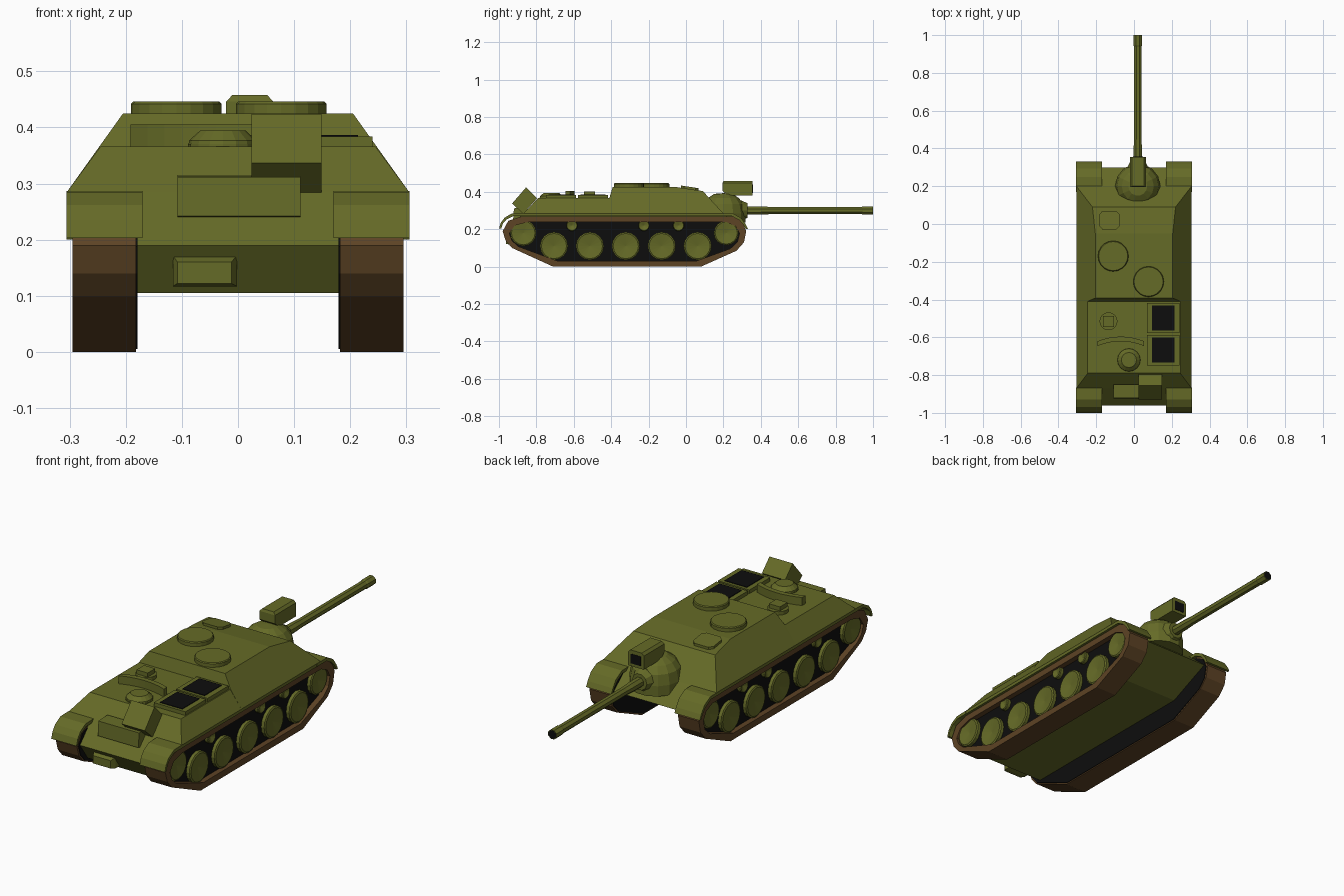
import bpy, bmesh, math
from mathutils import Matrix, Vector

if "Cube" in bpy.data.objects:
    bpy.data.objects.remove(bpy.data.objects["Cube"])


def material(name, rgb):
    m = bpy.data.materials.new(name)
    m.diffuse_color = (*rgb, 1)
    m.use_nodes = True
    m.node_tree.nodes["Principled BSDF"].inputs["Base Color"].default_value = m.diffuse_color
    return m


GREEN = material("olive_green", (0.13, 0.145, 0.02))
BROWN = material("track_brown", (0.11, 0.056, 0.018))
BLACK = material("black", (0.004, 0.004, 0.004))


def finish(name, bm, mat, smooth=False):
    bmesh.ops.recalc_face_normals(bm, faces=bm.faces)
    me = bpy.data.meshes.new(name)
    bm.to_mesh(me)
    bm.free()
    me.materials.append(mat)
    ob = bpy.data.objects.new(name, me)
    bpy.context.collection.objects.link(ob)
    if smooth:
        for p in me.polygons:
            p.use_smooth = True
    return ob


def solid(name, pts, mat=GREEN, mirror=False):
    """Convex solid around points, optionally with the points mirrored in x."""
    bm = bmesh.new()
    for x, y, z in pts:
        bm.verts.new((x, y, z))
        if mirror:
            bm.verts.new((-x, y, z))
    bmesh.ops.convex_hull(bm, input=bm.verts[:])
    bmesh.ops.dissolve_limit(bm, angle_limit=0.01, verts=bm.verts[:], edges=bm.edges[:])
    return finish(name, bm, mat)


def prism(name, profile, x0, x1, mat=GREEN):
    """Extrude a (y, z) outline along x."""
    bm = bmesh.new()
    a = [bm.verts.new((x0, y, z)) for y, z in profile]
    b = [bm.verts.new((x1, y, z)) for y, z in profile]
    bm.faces.new(a)
    bm.faces.new(b)
    for i in range(len(a)):
        j = (i + 1) % len(a)
        bm.faces.new((a[i], a[j], b[j], b[i]))
    return finish(name, bm, mat)


def ring_band(name, outer, inner, x0, x1, mat):
    """Closed belt between two (y, z) outlines."""
    bm = bmesh.new()
    loops = [[bm.verts.new((x, y, z)) for y, z in o]
             for x, o in ((x0, outer), (x1, outer), (x1, inner), (x0, inner))]
    n = len(outer)
    for k in range(4):
        p, q = loops[k], loops[(k + 1) % 4]
        for i in range(n):
            j = (i + 1) % n
            bm.faces.new((p[i], p[j], q[j], q[i]))
    return finish(name, bm, mat)


def lathe(name, profile, origin, axis="Z", seg=16, mat=GREEN, phase=0.0):
    """Turn (radius, height) points about an axis; zero radius closes the end."""
    rot = {"Z": Matrix(), "X": Matrix.Rotation(math.pi / 2, 4, "Y"),
           "Y": Matrix.Rotation(-math.pi / 2, 4, "X")}[axis]
    bm = bmesh.new()
    rings = []
    for r, h in profile:
        n = seg if r > 0 else 1
        rings.append([bm.verts.new(Vector(origin) + rot @ Vector(
            (r * math.cos(phase + math.tau * i / seg), r * math.sin(phase + math.tau * i / seg), h)))
            for i in range(n)])
    for p, q in zip(rings, rings[1:]):
        for i in range(seg):
            f = [p[i % len(p)], p[(i + 1) % len(p)], q[(i + 1) % len(q)], q[i % len(q)]]
            bm.faces.new(list(dict.fromkeys(f)))
    return finish(name, bm, mat)


def box(name, x, y, z, mat=GREEN):
    return solid(name, [(a, b, c) for a in x for b in y for c in z], mat)


# Hull: lower tub, engine deck, fighting compartment
prism("lower_hull", [(-.96, .19), (-.9, .105), (.08, .105), (.3, .2), (.2, .285), (-.87, .285)], -.183, .183)
solid("engine_deck", [(.305, -.87, .27), (.305, -.87, .285), (.245, -.79, .366), (.245, -.39, .366),
                      (.305, -.39, .285), (.305, -.39, .27)], mirror=True)
solid("compartment", [(.305, -.41, .27), (.305, -.41, .285), (.247, -.41, .366), (.205, -.392, .425),
                      (.205, -.05, .425), (.22, .09, .404), (.305, .2, .285), (.305, .2, .27)], mirror=True)

# Running gear
OUT = [(-.71, 0), (.08, 0), (.27, .085), (.31, .13), (.322, .19), (.3, .24), (.25, .268),
       (-.88, .268), (-.95, .245), (-.98, .19), (-.965, .14), (-.93, .1)]


def shrink(k, l):
    return [(-.33 + (y + .33) * k, .135 + (z - .135) * l) for y, z in OUT]


INN = shrink(.945, .77)
WHEELS = [(-.706 + .192 * i, .11, .075) for i in range(5)]
WHEELS += [(-.87, .18, .07), (.215, .18, .066)]
ROLLERS = [(-.61, .22, .03), (-.225, .22, .03), (-.04, .22, .03)]
FENDERS = {
    "front_fender": [(.17, .285), (.25, .285), (.295, .26), (.32, .225), (.332, .2),
                     (.32, .2), (.306, .225), (.285, .248), (.245, .27), (.17, .27)],
    "rear_fender": [(-.865, .287), (-.93, .285), (-.97, .262), (-.99, .235), (-1, .203),
                    (-.988, .203), (-.978, .232), (-.96, .252), (-.925, .27), (-.865, .27)]}
for s, side in ((1, "right"), (-1, "left")):
    ring_band("track_" + side, OUT, INN, s * .182, s * .295, BROWN)
    prism("track_core_" + side, INN, s * .184, s * .268, BLACK)
    prism("track_inner_plate_" + side, shrink(.985, .96), s * .179, s * .184, BLACK)
    for i, (y, z, r) in enumerate(WHEELS + ROLLERS):
        lathe(f"wheel_{side}_{i}", [(0, s * .262), (r, s * .262), (r, s * .284), (r * .9, s * .288), (0, s * .278)],
              (0, y, z), "X")
    for name, prof in FENDERS.items():
        prism(f"{name}_{side}", prof, s * .17, s * .306)

# Gun and rounded mantlet
lathe("mantlet", [(0, .088), (.05, .084), (.085, .062), (.11, .03), (.12, -.02), (.12, -.07), (0, -.07)],
      (.02, .2, .305), seg=14)
lathe("mantlet_collar", [(.06, .0), (.055, .1), (.04, .13), (0, .13)], (.02, .2, .3), "Y", 10)
lathe("gun_barrel", [(.024, 0), (.024, .2), (.021, .25), (.021, .74), (.024, .745), (.024, .8), (0, .8)],
      (.02, .2, .3), "Y", 8, phase=math.pi / 8)
lathe("bore", [(.021, 0), (.021, .002), (0, .002)], (.02, .9985, .3), "Y", 8, BLACK, math.pi / 8)

# Searchlight on the mantlet
solid("searchlight", [(x, y, z) for x in (-.021, .063) for y, z in
                      ((.195, .405), (.225, .38), (.355, .38), (.355, .446), (.195, .446))]
      + [(x, y, .458) for x in (-.01, .052) for y in (.2, .355)])
box("searchlight_glass", (-.006, .048), (.354, .357), (.394, .44), BLACK)
box("searchlight_mount", (0, .042), (.2, .25), (.36, .39))

# Roof hatches
for name, x, y in (("left_hatch", -.11, -.17), ("right_hatch", .077, -.305)):
    lathe(name, [(.081, 0), (.081, .018), (.077, .022), (0, .022)], (x, y, .424), seg=20)
solid("driver_hatch", [(-.13 + sx * a, .02 + sy * b, .4145 - .15 * sy * b + h)
                       for sx in (-1, 1) for sy in (-1, 1) for h in (-.01, .012)
                       for a, b in ((.055, .03), (.038, .048))])

# Engine deck: louvre panels, vent, periscope, curved rail
for i, y in enumerate((-.497, -.668)):
    box(f"louvre_panel_{i}", (.07, .24), (y - .08, y + .08), (.35, .384))
    box(f"louvre_grille_{i}", (.094, .214), (y - .066, y + .066), (.383, .387), BLACK)
lathe("vent_cap", [(.062, 0), (.06, .012), (.04, .03), (0, .03)], (-.027, -.72, .365))
lathe("vent_ring", [(.062, 0), (.062, .006), (0, .006)], (-.027, -.72, .365))
lathe("periscope_base", [(.048, 0), (.048, .018), (0, .018)], (-.135, -.515, .365), seg=14)
box("periscope", (-.165, -.105), (-.545, -.487), (.37, .403))
bm = bmesh.new()
rows = []
for i in range(9):
    t = i / 4 - 1
    x, y = -.07 + .122 * t, -.596 - .024 * t * t
    rows.append([bm.verts.new(v) for v in ((x, y, .36), (x, y, .405), (x, y - .025, .405), (x, y - .025, .36))])
for p, q in zip(rows, rows[1:]):
    for k in range(4):
        bm.faces.new((p[k], p[(k + 1) % 4], q[(k + 1) % 4], q[k]))
bm.faces.new(rows[0])
bm.faces.new(rows[-1])
finish("curved_rail", bm, GREEN)

# Rear plate: tilted box, wide stowage box, tow plate
prism("tilted_box", [(-.855, .424), (-.797, .365), (-.87, .283), (-.93, .337)], .024, .149)
prism("stowage_box", [(-.92, .312), (-.925, .242), (-.88, .235), (-.85, .315)], -.108, .111)
solid("tow_plate", [(x, -.9, z) for x in (-.116, -.002) for z in (.117, .172)]
      + [(x, -.94, z) for x in (-.116, -.002) for z in (.117, .172)]
      + [(x, -.962, z) for x in (-.108, -.012) for z in (.122, .16)])
